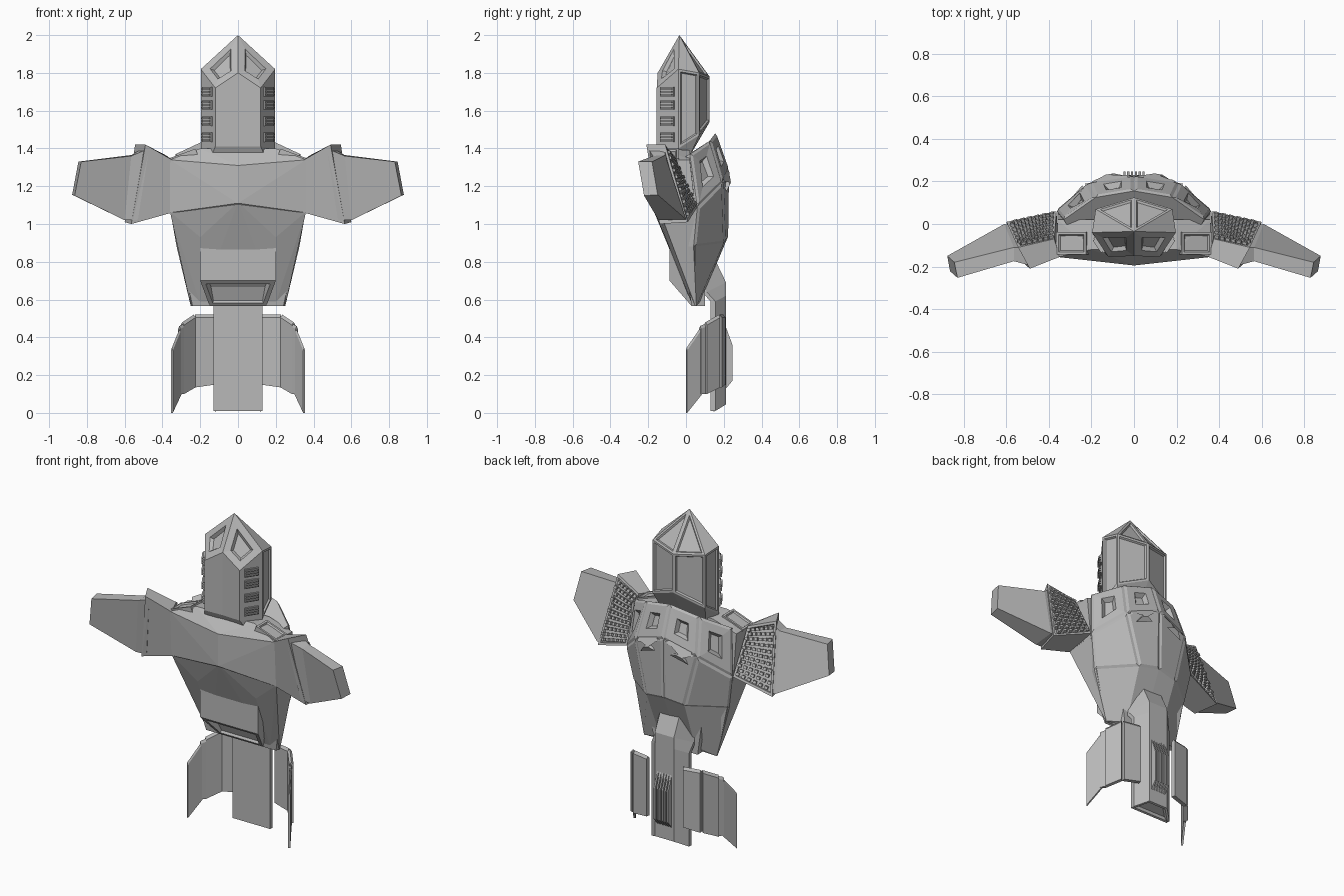
import bpy, bmesh
from mathutils import Vector, Matrix

if "Cube" in bpy.data.objects:
    bpy.data.objects.remove(bpy.data.objects["Cube"])

grey = bpy.data.materials.new("hull_grey")
grey.diffuse_color = (0.48, 0.48, 0.48, 1)
grey.use_nodes = True
grey.node_tree.nodes["Principled BSDF"].inputs["Base Color"].default_value = grey.diffuse_color


def finish(bm, name, mirror=False):
    bmesh.ops.recalc_face_normals(bm, faces=bm.faces)
    me = bpy.data.meshes.new(name)
    bm.to_mesh(me)
    bm.free()
    me.materials.append(grey)
    ob = bpy.data.objects.new(name, me)
    bpy.context.collection.objects.link(ob)
    if mirror:
        ob.modifiers.new("mirror", 'MIRROR')
    return ob


def sym(pts):
    return list(pts) + [(-x, y, z) for x, y, z in pts if x > 0]


def full_ring(half):
    # half ring runs from x=0 to x=0 on the +x side
    return list(half) + [(-x, y, z) for x, y, z in reversed(half) if x > 0]


def loft(rings, tip=None):
    bm = bmesh.new()
    vs = [[bm.verts.new(p) for p in r] for r in rings]
    n = len(vs[0])
    for a, b in zip(vs, vs[1:]):
        for i in range(n):
            j = (i + 1) % n
            bm.faces.new((a[i], a[j], b[j], b[i]))
    bm.faces.new(vs[-1])
    if tip:
        t = bm.verts.new(tip)
        for i in range(n):
            bm.faces.new((vs[0][i], vs[0][(i + 1) % n], t))
    else:
        bm.faces.new(vs[0])
    bmesh.ops.recalc_face_normals(bm, faces=bm.faces)
    return bm


def hull(name, pts, mirror=False):
    bm = bmesh.new()
    for p in pts:
        bm.verts.new(p)
    r = bmesh.ops.convex_hull(bm, input=bm.verts)
    bmesh.ops.delete(bm, geom=[v for v in bm.verts if not v.link_faces], context='VERTS')
    bmesh.ops.dissolve_limit(bm, angle_limit=0.02, verts=bm.verts, edges=bm.edges)
    return finish(bm, name, mirror)


def inset(bm, rule, *steps):
    bm.normal_update()
    faces = [f for f in bm.faces if rule(f.calc_center_median(), f.normal)]
    for t, d in steps:
        bmesh.ops.inset_individual(bm, faces=faces, thickness=t, depth=d, use_even_offset=True)


def add_box(bm, centre, ax, ay, az, size):
    m = Matrix((ax.normalized(), ay.normalized(), az.normalized())).transposed().to_4x4()
    m.translation = centre
    bmesh.ops.create_cube(bm, size=1, matrix=m @ Matrix.Diagonal((*size, 1)))


def prism(x0, x1, prof):
    return loft([[(x, y, z) for y, z in prof] for x in (x0, x1)])


# Head: faceted cockpit with framed rear windows and recessed eyes
upper = [(0, -.15, 1.80), (.12, -.155, 1.72), (.197, -.04, 1.82), (.18, .07, 1.80), (0, .125, 1.78)]
lower = [(0, -.15, 1.41), (.12, -.155, 1.41), (.197, -.04, 1.40), (.18, .07, 1.47), (0, .125, 1.54)]
base = [(0, -.12, 1.34), (.15, -.12, 1.34), (.18, -.05, 1.34), (.15, .02, 1.36), (0, .03, 1.38)]
bm = loft([full_ring(upper), full_ring(lower), full_ring(base)], (0, -.035, 2.0))
brow = [e for e in bm.edges if max(v.co.z for v in e.verts) > 1.95
        and any(abs(abs(v.co.x) - .12) < .001 for v in e.verts)]
bmesh.ops.dissolve_edges(bm, edges=brow, use_verts=False)
inset(bm, lambda c, n: c.y > .01 and c.z > 1.5, (.012, 0), (.006, -.01))
inset(bm, lambda c, n: c.y < -.05 and c.z > 1.76, (.04, 0), (.012, -.018))
finish(bm, "head")

# Vent blocks on the head cheeks
bm = bmesh.new()
ax, up = Vector((.077, .115, 0)).normalized(), Vector((0, 0, 1))
nr = ax.cross(up)
for z in (1.70, 1.63, 1.545, 1.46):
    c = Vector((.16, -.097, z))
    add_box(bm, c, ax, nr, up, (.085, .016, .05))
    for k in (-1, 0, 1):
        add_box(bm, c + nr * .01 + up * k * .015, ax, nr, up, (.07, .014, .007))
finish(bm, "head_vents", True)

# Chest: upper band, tapering torso and collar
hull("chest", sym([(0, -.195, 1.31), (0, -.195, 1.11), (.36, -.155, 1.34), (.36, -.14, 1.06),
                   (.2, -.12, 1.40), (.2, .02, 1.39), (.36, .02, 1.34), (.36, .05, 1.08)]))
hull("torso", sym([(0, -.19, 1.115), (.36, -.138, 1.065), (.36, .05, 1.08),
                   (.2, -.11, .93), (.25, .05, .565), (.2, .03, .58)]))

# Armoured back shell: belt with square ports, then lower plates
rings = [
    [(0, .155, 1.48), (.18, .125, 1.44), (.33, .02, 1.37), (.3, -.03, 1.34), (0, -.0, 1.36)],
    [(0, .222, 1.29), (.21, .19, 1.22), (.362, .06, 1.09), (.34, -.03, 1.09), (0, -.03, 1.09)],
    [(0, .217, .92), (.13, .20, .90), (.325, .04, .88), (.31, -.02, .88), (0, -.02, .88)],
    [(0, .08, .60), (.12, .08, .595), (.25, .055, .565), (.24, .03, .565), (0, .03, .565)]]
bm = loft([full_ring(r) for r in rings])
belt = lambda c, n: c.z > 1.2 and c.y > .06 and n.y > .1 and n.z < .8
inset(bm, lambda c, n: .8 < c.z < 1.2 and n.y > .2, (.014, .008))
inset(bm, belt, (.014, .008), (.045, 0), (.016, -.025))
finish(bm, "back_shell")

# Recessed shoulder intakes beside the head
bm = bmesh.new()
bmesh.ops.create_cube(bm, size=1, matrix=Matrix.Translation((.285, -.09, 1.345))
                      @ Matrix.Rotation(.35, 4, 'Y') @ Matrix.Diagonal((.15, .105, .06, 1)))
inset(bm, lambda c, n: n.z > .8, (.012, 0), (.02, -.03))
finish(bm, "shoulder_intakes", True)

# Belly box with a recess in its sloping lower face
bm = prism(-.2, .2, [(-.087, .93), (-.087, .70), (.03, .565), (.1, .565), (.1, .93)])
for v in bm.verts:
    if v.co.z < .6:
        v.co.x *= .75
inset(bm, lambda c, n: n.y < -.3 and n.z < -.3, (.022, 0), (.012, -.04))
finish(bm, "belly_box")

# Wings: inner pod and outer blade
pod = [[(.35, -.155, 1.34), (.35, -.14, 1.06), (.365, .06, 1.09), (.375, -.07, 1.36)],
       [(.49, -.21, 1.42), (.565, -.14, 1.0), (.60, .01, 1.01), (.545, -.11, 1.42)]]
bm = loft(pod)
inset(bm, lambda c, n: n.y > .6, (.014, 0), (.004, -.01))
finish(bm, "wing_pod", True)
bm = loft([[(.47, -.2, 1.40), (.53, -.14, 1.02), (.56, -.01, 1.03), (.51, -.11, 1.40)],
           [(.565, -.175, 1.36), (.60, -.145, 1.02), (.61, .0, 1.025), (.565, -.11, 1.365)],
           [(.83, -.253, 1.33), (.865, -.222, 1.15), (.878, -.15, 1.155), (.845, -.18, 1.33)]])
finish(bm, "wing_blade", True)

# Studded grille on the back of each pod
bm = bmesh.new()
a, b, c, d = (Vector(p) for p in (pod[0][2], pod[1][2], pod[1][3], pod[0][3]))
for r in range(11):
    for k in range(6):
        u, v = (k + .6 + .5 * (r % 2)) / 6.7, (r + 1) / 12
        p = a.lerp(b, u).lerp(d.lerp(c, u), v)
        ex, ey = b.lerp(c, v) - a.lerp(d, v), d.lerp(c, u) - a.lerp(b, u)
        nz = ex.cross(ey).normalized()
        add_box(bm, p, ex, nz.cross(ex), nz, (.02, .017, .022))
finish(bm, "pod_grille", True)

# Tail spine with a hollow end
def spine_ring(yf, yb, zf, zb, w=.13, wb=.065):
    return full_ring([(0, yf, zf), (w, yf, zf), (w, yf + .025, zf), (wb, yb, zb), (0, yb, zb)])

bm = loft([spine_ring(.04, .15, .78, .82), spine_ring(.085, .212, .64, .69),
           spine_ring(.13, .212, .59, .62), spine_ring(.13, .212, .01, .045)])
bmesh.ops.dissolve_limit(bm, angle_limit=.01, verts=bm.verts, edges=bm.edges)
inset(bm, lambda c, n: n.z < -.7 and c.z < .1, (.012, 0), (.008, -.03))
finish(bm, "tail_spine")

# Ribbed radiator on the back of the spine
bm = prism(-.05, .05, [(.2, .49), (.23, .36), (.23, .17), (.2, .11)])
finish(bm, "radiator_base")
for i in range(6):
    x = -.045 + i * .018
    bm = prism(x - .005, x + .005, [(.2, .485), (.246, .36), (.246, .17), (.2, .115)])
    finish(bm, "radiator_rib")

# Curved leg plates either side of the spine
def plate(name, p, q, t=.02):
    # p, q = (x, y, low z, high z) of the two upright edges
    nrm = Vector((p[1] - q[1], q[0] - p[0], 0)).normalized() * t
    pts = []
    for x, y, lo, hi in (p, q):
        pts += [(x, y, lo), (x, y, hi - .015), (x + nrm.x * .5, y + nrm.y * .5, hi),
                (x + nrm.x, y + nrm.y, lo), (x + nrm.x, y + nrm.y, hi - .015)]
    hull(name, pts, True)

plate("leg_plate_inner", (.12, .185, .15, .52), (.225, .165, .135, .52), .025)
plate("leg_plate_middle", (.225, .165, .135, .52), (.285, .095, .10, .48), .025)
plate("leg_plate_outer", (.285, .095, .10, .47), (.305, .07, .10, .46), .015)
plate("leg_fin", (.298, .08, .10, .46), (.345, .0, .0, .345), .012)
